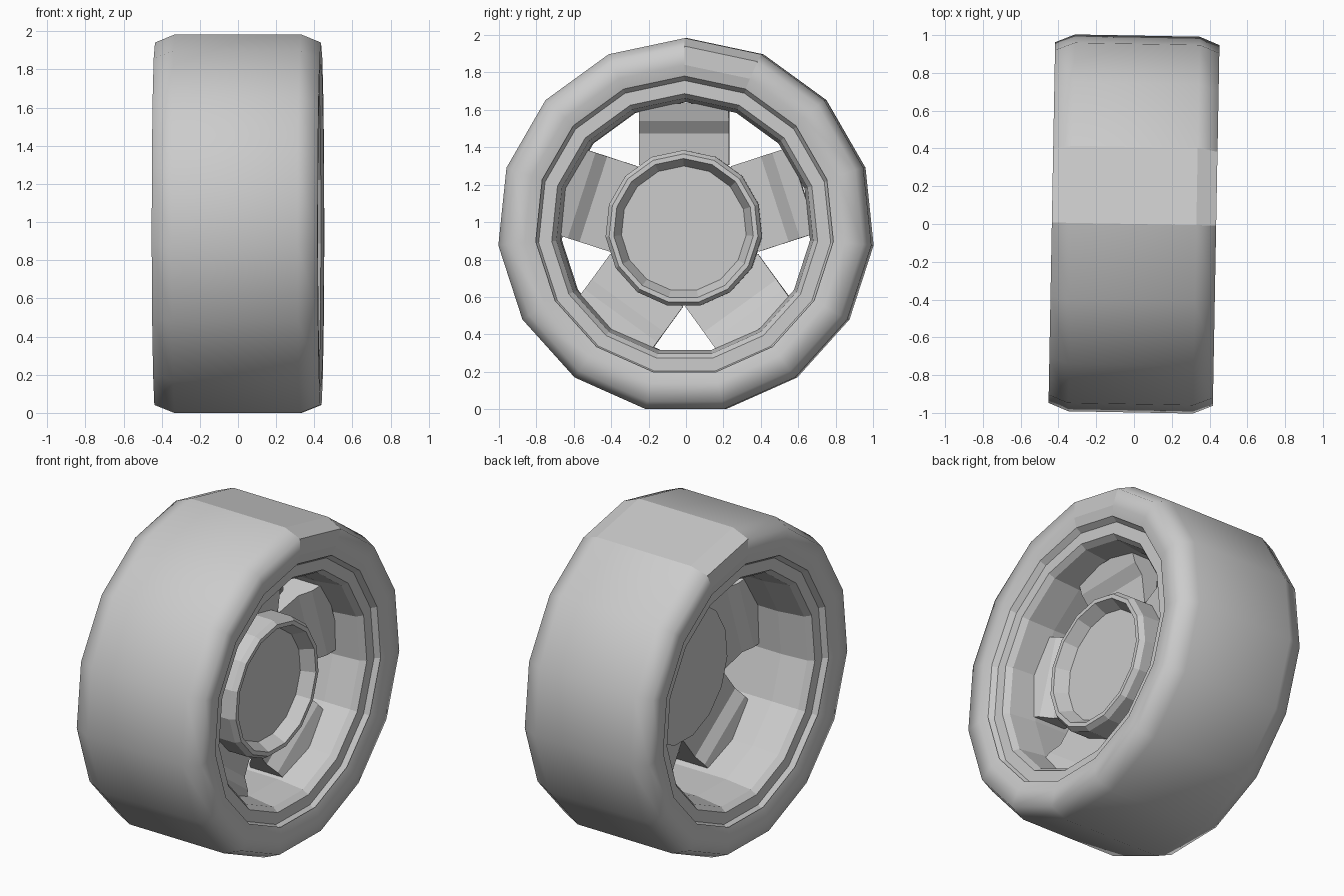
import bpy
import bmesh
from math import sin, cos, radians
from mathutils import Matrix

cube = bpy.data.objects.get("Cube")
if cube:
    bpy.data.objects.remove(cube, do_unlink=True)

SIDES = 15
STEP = 360 / SIDES
TILT = Matrix.Rotation(radians(-1.05), 4, 'Z')

grey = bpy.data.materials.new("plain grey")
grey.use_nodes = True
colour = (0.6, 0.6, 0.6, 1)
grey.diffuse_color = colour
grey.node_tree.nodes["Principled BSDF"].inputs["Base Color"].default_value = colour


def finish(name, bm, centre):
    """Turn a bmesh into a placed, slightly toed wheel part."""
    bmesh.ops.transform(bm, matrix=TILT @ Matrix.Translation(centre), verts=bm.verts)
    mesh = bpy.data.meshes.new(name)
    bm.to_mesh(mesh)
    bm.free()
    mesh.materials.append(grey)
    obj = bpy.data.objects.new(name, mesh)
    bpy.context.collection.objects.link(obj)
    return obj


def lathe(name, profile, centre, smooth=False, capped=False):
    """Spin (x, radius) points about the axle, with a corner at the top."""
    bm = bmesh.new()
    rings = []
    for x, r in profile:
        angles = [radians(90 - STEP * k) for k in range(SIDES)]
        rings.append([bm.verts.new((x, r * cos(a), r * sin(a))) for a in angles])
    for a, b in zip(rings, rings[1:]):
        for k in range(SIDES):
            n = (k + 1) % SIDES
            face = bm.faces.new((a[k], a[n], b[n], b[k]))
            # the first segment is the flat seam
            face.smooth = smooth and k != 0
    if capped:
        bm.faces.new(rings[0])
        bm.faces.new(rings[-1][::-1])
    bmesh.ops.recalc_face_normals(bm, faces=bm.faces)
    return finish(name, bm, centre)


def both_sides(half):
    """Mirror a half profile, given from the +x end to the middle."""
    return half + [(-x, r) for x, r in reversed(half)]


# Tyre: flat tread, rounded shoulders and sidewalls
tyre = both_sides([(0.42, 0.80), (0.435, 0.86), (0.435, 0.96), (0.33, 1.003)])
lathe("tyre", tyre, (0, 0, 0.981), smooth=True)

# Rim: stepped lip and tapering barrel, open through the middle
rim_centre = (0, 0, 0.972)
rim = both_sides([(0.42, 0.81), (0.385, 0.785), (0.385, 0.715),
                  (0.35, 0.69), (0.18, 0.67)])
barrel = lathe("rim", rim, rim_centre)
barrel.data.flip_normals()

# Hub: flat back, raised lip and dished front
hub_centre = (0, -0.008, 0.965)
hub = [(0.02, 0.42), (0.25, 0.42), (0.28, 0.40), (0.28, 0.375), (0.20, 0.335)]
lathe("hub", hub, hub_centre, capped=True)

# Spokes: five wide arms, dished toward the hub; points are (radius, x)
arm = [(0.34, 0.11), (0.51, 0.13), (0.575, 0.18), (0.67, 0.21),
       (0.67, -0.04), (0.575, -0.02), (0.51, 0.02), (0.34, 0.03)]
for i in range(5):
    bm = bmesh.new()
    face = bm.faces.new([bm.verts.new((x, -0.24, r)) for r, x in arm])
    moved = bmesh.ops.extrude_face_region(bm, geom=[face])["geom"]
    verts = [v for v in moved if isinstance(v, bmesh.types.BMVert)]
    bmesh.ops.translate(bm, verts=verts, vec=(0, 0.48, 0))
    bmesh.ops.recalc_face_normals(bm, faces=bm.faces)
    bmesh.ops.transform(bm, matrix=Matrix.Rotation(radians(72 * i), 4, 'X'), verts=bm.verts)
    finish(f"spoke_{i + 1}", bm, hub_centre)
